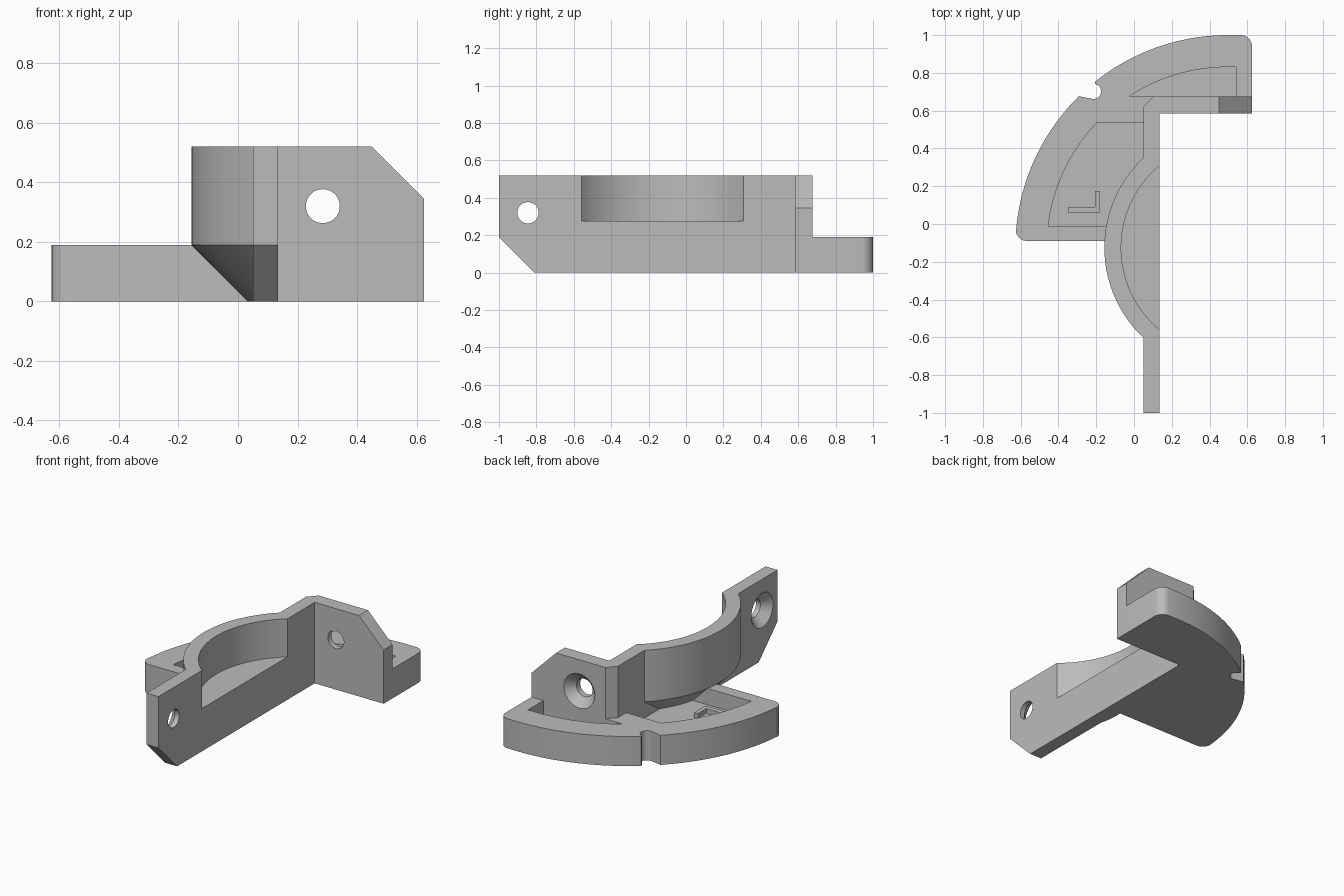
import bpy, bmesh, math

if "Cube" in bpy.data.objects:
    bpy.data.objects.remove(bpy.data.objects["Cube"])

CX, CY = 0.497, -0.125          # shared centre of all arcs
WALL_TOP, PLATE_TOP, FLOOR = 0.52, 0.19, 0.085

grey = bpy.data.materials.new("plain_grey")
grey.diffuse_color = (0.5, 0.5, 0.5, 1)
grey.use_nodes = True
grey.node_tree.nodes["Principled BSDF"].inputs["Base Color"].default_value = grey.diffuse_color


def finish(name, bm):
    bmesh.ops.recalc_face_normals(bm, faces=bm.faces[:])
    me = bpy.data.meshes.new(name)
    bm.to_mesh(me)
    bm.free()
    me.materials.append(grey)
    ob = bpy.data.objects.new(name, me)
    bpy.context.collection.objects.link(ob)
    return ob


def prism(name, pts, lo, hi, axis="z"):
    """Extrude a 2D outline along an axis."""
    place = {"z": lambda a, b, h: (a, b, h),
             "x": lambda a, b, h: (h, a, b),
             "y": lambda a, b, h: (a, h, b)}[axis]
    bm = bmesh.new()
    rings = [[bm.verts.new(place(a, b, h)) for a, b in pts] for h in (lo, hi)]
    for ring in rings:
        bm.faces.new(ring)
    n = len(pts)
    for i in range(n):
        j = (i + 1) % n
        bm.faces.new((rings[0][i], rings[0][j], rings[1][j], rings[1][i]))
    return finish(name, bm)


def lathe(name, profile, centre, axis="z", n=48):
    """Stack of circles (radius, height) with capped ends."""
    place = {"z": lambda a, b, h: (centre[0] + a, centre[1] + b, h),
             "x": lambda a, b, h: (h, centre[0] + a, centre[1] + b),
             "y": lambda a, b, h: (centre[0] + a, h, centre[1] + b)}[axis]
    bm = bmesh.new()
    rings = [[bm.verts.new(place(r * math.cos(2 * math.pi * i / n),
                                 r * math.sin(2 * math.pi * i / n), h))
              for i in range(n)] for r, h in profile]
    bm.faces.new(rings[0])
    bm.faces.new(rings[-1])
    for low, up in zip(rings, rings[1:]):
        for i in range(n):
            j = (i + 1) % n
            bm.faces.new((low[i], low[j], up[j], up[i]))
    return finish(name, bm)


def arc(cx, cy, r, a0, a1, n):
    return [(cx + r * math.cos(math.radians(a0 + (a1 - a0) * i / n)),
             cy + r * math.sin(math.radians(a0 + (a1 - a0) * i / n)))
            for i in range(n + 1)]


def combine(target, other, op):
    mod = target.modifiers.new(op, "BOOLEAN")
    mod.operation, mod.object, mod.solver = op, other, "EXACT"
    bpy.context.view_layer.objects.active = target
    bpy.ops.object.modifier_apply(modifier=mod.name)
    bpy.data.objects.remove(other)


def cut(target, other):
    combine(target, other, "DIFFERENCE")


# Curved base plate with two rounded corners
outline = (arc(0.565, 0.94, 0.06, 0, 90, 8) + arc(CX, CY, 1.125, 90, 175, 48)
           + arc(-0.566, -0.03, 0.06, 180, 270, 8)
           + [(0.1, -0.09), (0.1, 0.63), (0.625, 0.63)])
plate = prism("base_plate", outline, 0, PLATE_TOP)

# Pockets sunk into the plate
cut(plate, prism("upper_pocket",
    [(0.54, 0.65), (0.54, 0.83)] + arc(CX, CY, 0.956, 92, 123.3, 20) + [(-0.02, 0.675), (0.12, 0.675), (0.12, 0.65)],
    FLOOR, 0.4))
cut(plate, prism("lower_pocket",
    arc(CX, CY, 0.958, 136.5, 173.1, 24) + [(0.08, -0.01), (0.08, 0.535)],
    FLOOR, 0.4))

# Keyhole notch in the outer rim
cut(plate, prism("rim_notch",
    [(-0.206, 0.80), (-0.33, 0.75), (-0.296, 0.677)]
    + arc(-0.214, 0.702, 0.04, 258, 440, 16), -0.1, 0.4))

# Two upright walls with a bevelled outer corner
body = prism("corner_bracket", [(0.05, -1), (0.135, -1), (0.135, 0.585), (0.625, 0.585),
                                (0.625, 0.675), (0.1, 0.675), (0.05, 0.62)], 0, WALL_TOP)
cut(body, prism("foot_bevel", [(-1.1, 0.29), (-1.1, -0.1), (-0.71, -0.1)], -0.1, 0.3, "x"))
cut(body, prism("top_bevel", [(0.35, 0.62), (0.725, 0.62), (0.725, 0.245)], 0.5, 0.8, "y"))

# Half bowl with a conical underside
bowl = lathe("half_bowl", [(0.464, 0), (0.654, PLATE_TOP), (0.654, WALL_TOP)], (CX, CY), n=128)
cut(bowl, prism("bowl_trim", [(0.12, -2), (2, -2), (2, 2), (0.12, 2)], -1, 1))
combine(body, bowl, "UNION")
combine(body, plate, "UNION")
cut(body, lathe("bowl_recess", [(0.565, 0.275), (0.565, 0.8)], (CX, CY), n=128))

# Countersunk screw holes
cut(body, lathe("side_hole", [(0.13, 0.03), (0.057, 0.103), (0.057, 0.2)], (-0.845, 0.32), "x"))
cut(body, lathe("back_hole", [(0.057, 0.5), (0.057, 0.622), (0.13, 0.695)], (0.285, 0.32), "y"))

# Small raised angle mark on the pocket floor
mark = prism("angle_mark", [(-0.35, 0.06), (-0.18, 0.06), (-0.18, 0.175), (-0.207, 0.175),
                            (-0.207, 0.09), (-0.35, 0.09)], FLOOR - 0.02, FLOOR + 0.03)
combine(body, mark, "UNION")

# Smooth curves, crisp edges
bpy.ops.object.select_all(action="DESELECT")
body.select_set(True)
bpy.context.view_layer.objects.active = body
bpy.ops.object.shade_smooth_by_angle(angle=math.radians(25))
